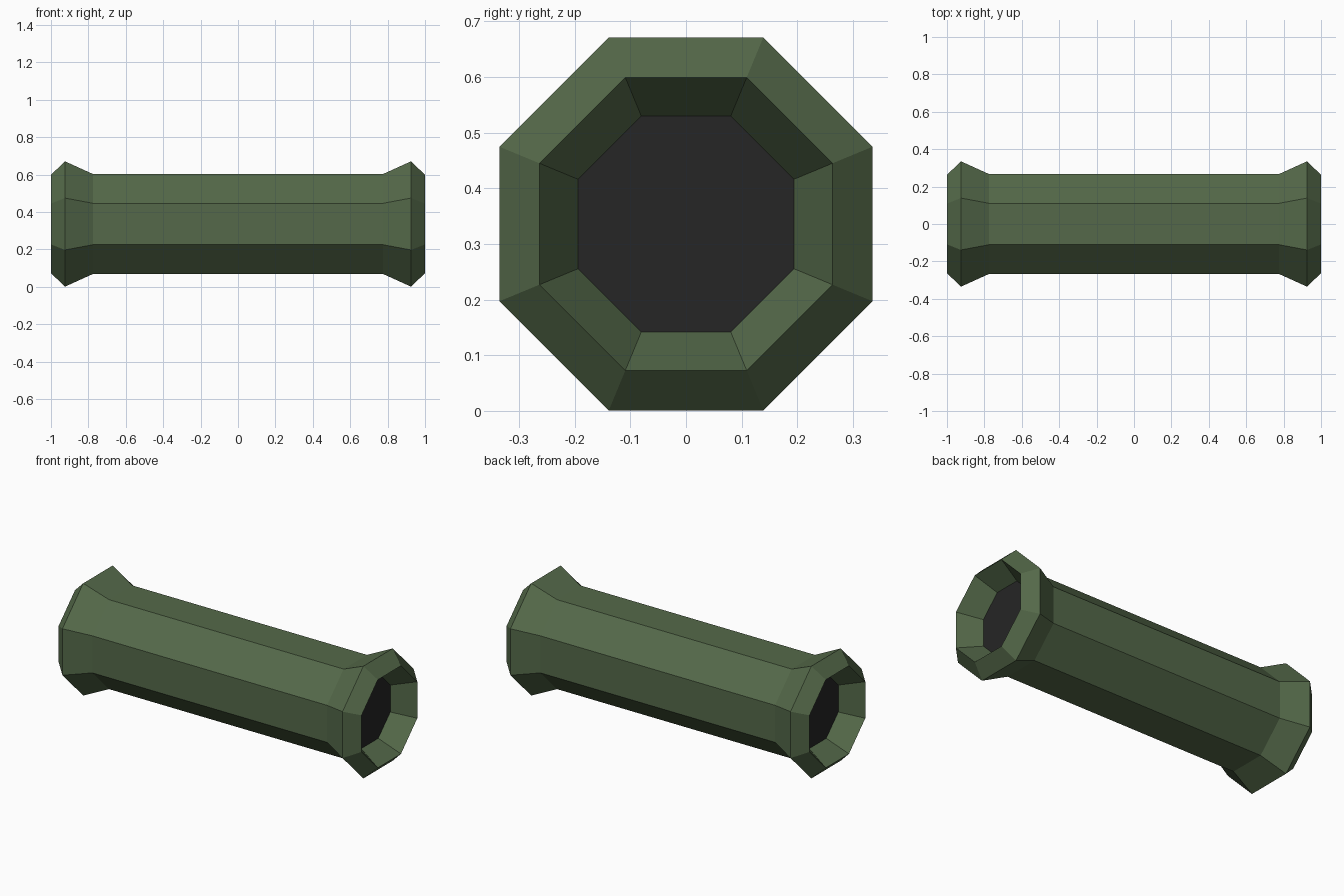
import bpy, bmesh, math

if "Cube" in bpy.data.objects:
    bpy.data.objects.remove(bpy.data.objects["Cube"])

ZC = 0.336   # height of the tube axis
SIDES = 8


def material(name, rgb):
    m = bpy.data.materials.new(name)
    m.diffuse_color = (*rgb, 1.0)
    m.use_nodes = True
    m.node_tree.nodes["Principled BSDF"].inputs["Base Color"].default_value = m.diffuse_color
    return m


green = material("olive green", (0.089, 0.141, 0.067))
dark = material("near black", (0.019, 0.019, 0.019))


# Octagon ring around the x axis, sized by its flat-to-centre distance
def ring(bm, x, apothem):
    r = apothem / math.cos(math.pi / SIDES)
    angles = [2 * math.pi * (i + 0.5) / SIDES for i in range(SIDES)]
    return [bm.verts.new((x, r * math.cos(a), ZC + r * math.sin(a))) for a in angles]


def finish(bm, name, mat):
    me = bpy.data.meshes.new(name)
    bm.to_mesh(me)
    bm.free()
    me.materials.append(mat)
    ob = bpy.data.objects.new(name, me)
    bpy.context.collection.objects.link(ob)
    return ob


# Tube shell: recess lip, rim, flare and body, mirrored along x
half = [(0.87, 0.194), (1.0, 0.263), (0.925, 0.335), (0.775, 0.267)]
profile = half + [(-x, a) for x, a in reversed(half)]
bm = bmesh.new()
rings = [ring(bm, x, a) for x, a in profile]
for p, q in zip(rings, rings[1:]):
    for i in range(SIDES):
        j = (i + 1) % SIDES
        bm.faces.new((p[i], p[j], q[j], q[i]))
# first strip lies in the right recess and must face the axis and +x
bm.faces.ensure_lookup_table()
bm.normal_update()
if bm.faces[0].normal.x < 0:
    bmesh.ops.reverse_faces(bm, faces=bm.faces[:])
finish(bm, "tube_shell", green)

# Dark lens at the bottom of each recess
for name, s in (("right_lens", 1), ("left_lens", -1)):
    bm = bmesh.new()
    loop = ring(bm, s * 0.87, 0.194)
    bm.faces.new(loop if s > 0 else loop[::-1])
    finish(bm, name, dark)
